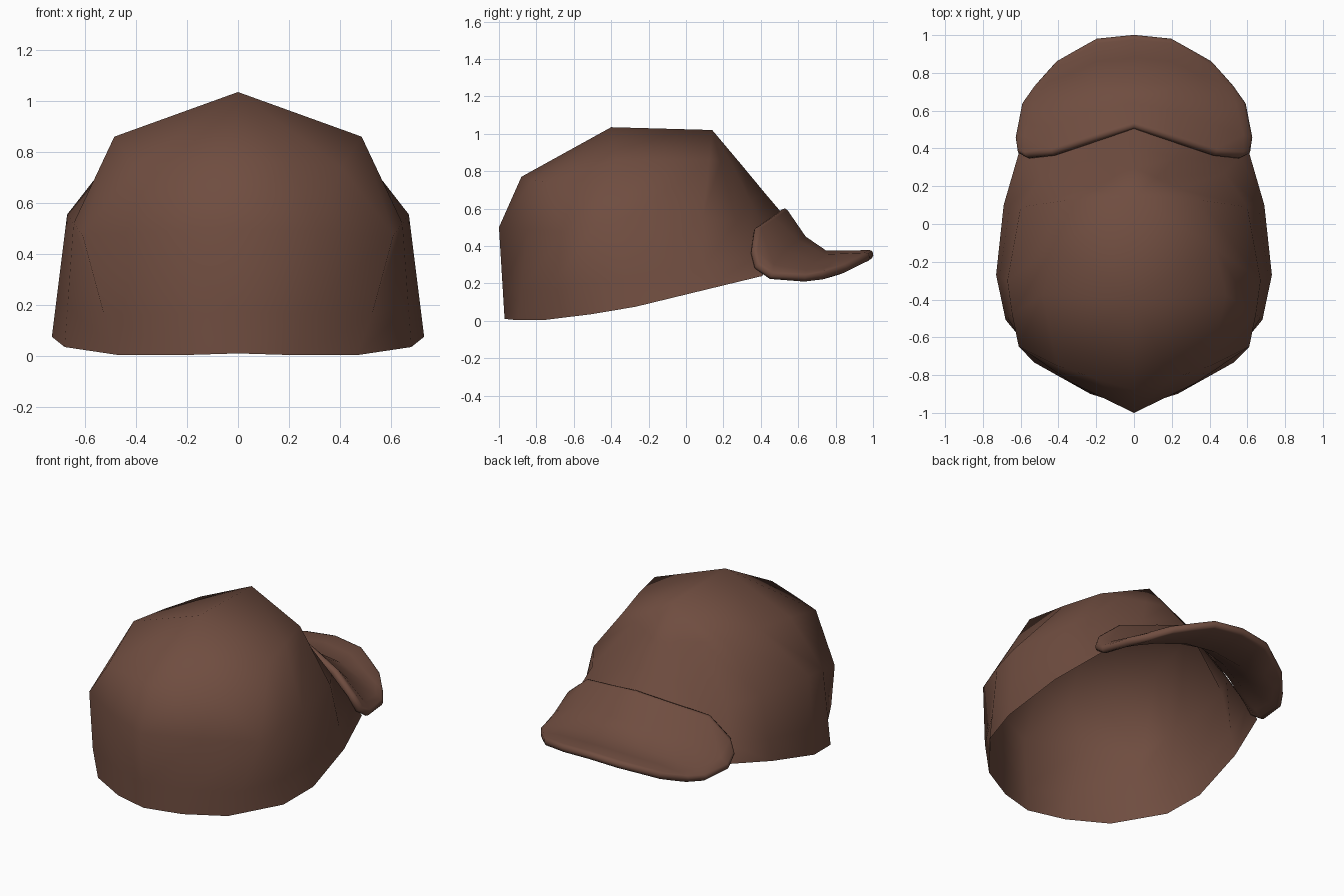
import bpy

if "Cube" in bpy.data.objects:
    bpy.data.objects.remove(bpy.data.objects["Cube"])

brown = bpy.data.materials.new("brown_cloth")
brown.diffuse_color = (0.16, 0.074, 0.051, 1.0)
brown.use_nodes = True
brown.node_tree.nodes["Principled BSDF"].inputs["Base Color"].default_value = brown.diffuse_color


def half_part(name, verts, faces):
    """Smooth mesh of the right half, mirrored across x = 0."""
    mesh = bpy.data.meshes.new(name)
    mesh.from_pydata(verts, [], faces)
    mesh.materials.append(brown)
    for p in mesh.polygons:
        p.use_smooth = True
    obj = bpy.data.objects.new(name, mesh)
    bpy.context.collection.objects.link(obj)
    m = obj.modifiers.new("Mirror", 'MIRROR')
    m.use_clip = True
    m.merge_threshold = 0.002
    return obj


def grid_faces(rows, cols):
    return [(r * cols + c, r * cols + c + 1, (r + 1) * cols + c + 1, (r + 1) * cols + c)
            for r in range(rows - 1) for c in range(cols - 1)]


# Crown: rings from the open rim upwards, each running back to front
rim = [(0, -.97, .01), (.23, -.90, .003), (.465, -.768, .003), (.68, -.507, .035),
       (.73, -.27, .075), (.69, .10, .165), (.60, .41, .24), (.30, .43, .465), (0, .505, .585)]
middle = [(0, -1.0, .50), (.32, -.845, .49), (.61, -.65, .475), (.645, -.48, .52),
          (.67, -.30, .555), (.60, .09, .555), (.48, .27, .53), (.22, .345, .64), (0, .42, .685)]
upper = [(0, -.88, .77), (.20, -.82, .755), (.405, -.75, .74), (.485, -.374, .86),
         (.43, -.13, .863), (.357, .125, .862), (.24, .185, .85), (.12, .245, .84), (0, .30, .83)]
ridge = [(0, -.40, 1.035), (0, .14, 1.02)]
# Low ring a third of the way up, swelling at the back corner
low = [tuple(a + (b - a) * 0.33 for a, b in zip(p, q)) for p, q in zip(rim, middle)]
low[2] = (.525, -.735, .16)
n = len(rim)
back_top, front_top = 4 * n, 4 * n + 1
faces = grid_faces(4, n)
for c in range(n - 1):
    faces.append((3 * n + c, 3 * n + c + 1, back_top if c < 4 else front_top))
faces.append((3 * n + 4, front_top, back_top))
half_part("crown", rim + low + middle + upper + ridge, faces)

# Brim: arched sheet, rows from the crown seam to the outer edge
brim_rows = [
    [(0, .53, .61), (.22, .46, .56), (.44, .385, .51), (.58, .365, .39), (.622, .38, .30)],
    [(0, .64, .45), (.22, .60, .43), (.42, .53, .38), (.58, .47, .30), (.635, .46, .25)],
    [(0, .75, .375), (.22, .74, .355), (.42, .68, .31), (.54, .64, .27), (.60, .64, .245)],
    [(0, .88, .375), (.20, .86, .36), (.35, .79, .32), (.46, .75, .285), (.535, .73, .26)],
    [(0, 1.0, .38), (.20, .98, .365), (.31, .92, .335), (.415, .86, .305), (.50, .765, .275)],
]
brim = half_part("brim", [v for row in brim_rows for v in row], grid_faces(5, 5))
solid = brim.modifiers.new("Thickness", 'SOLIDIFY')
solid.thickness = 0.05
solid.offset = -1
bevel = brim.modifiers.new("Rounded edge", 'BEVEL')
bevel.width = 0.02
bevel.segments = 2
bevel.limit_method = 'ANGLE'
bevel.angle_limit = 0.9
